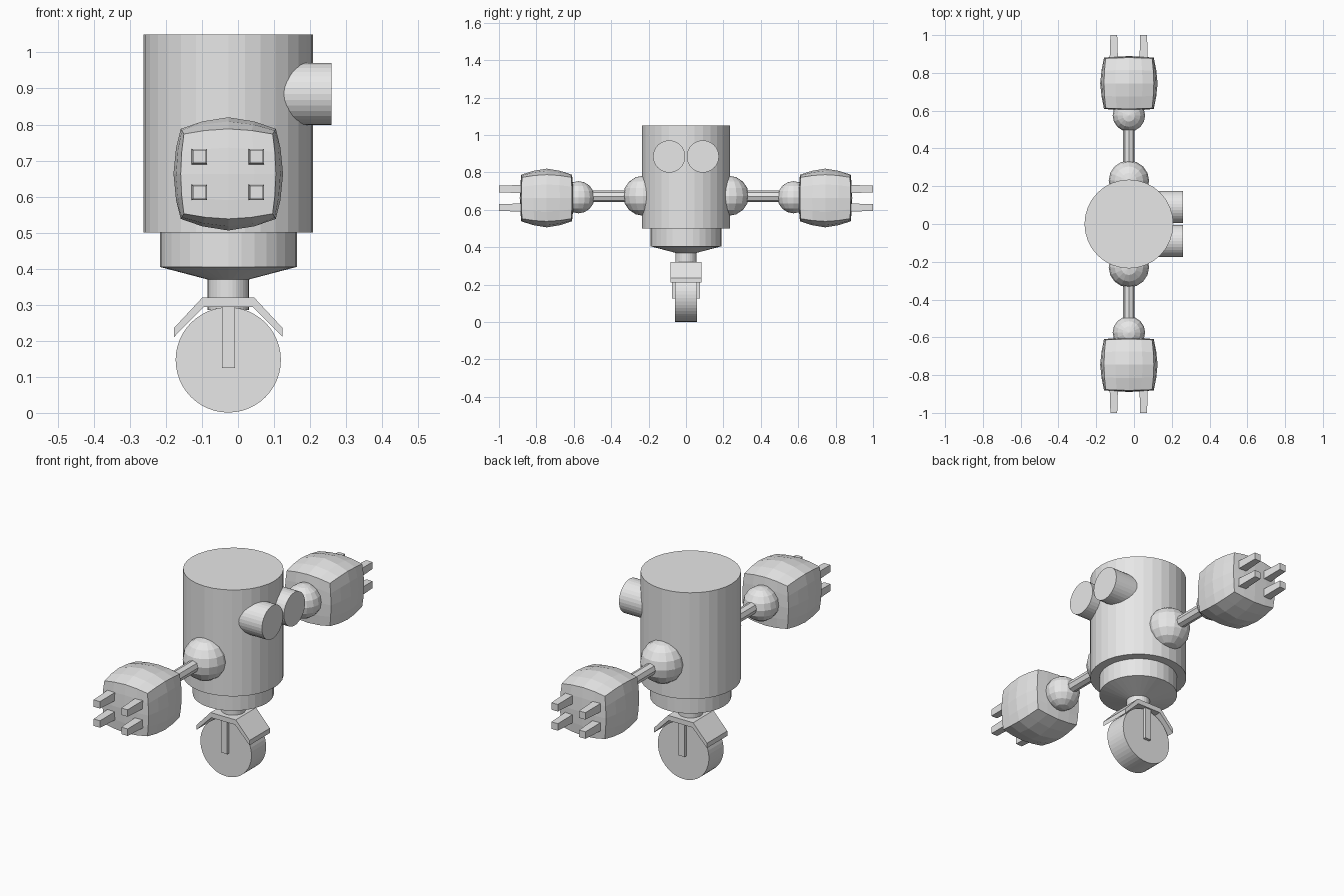
import bpy, bmesh, math
from mathutils import Vector, Matrix

if "Cube" in bpy.data.objects:
    bpy.data.objects.remove(bpy.data.objects["Cube"])

CX = -0.027  # centre line of body, arms and wheel

grey = bpy.data.materials.new("light grey")
grey.diffuse_color = (0.8, 0.8, 0.8, 1)
grey.use_nodes = True
grey.node_tree.nodes["Principled BSDF"].inputs["Base Color"].default_value = grey.diffuse_color


def finish(name, bm):
    bmesh.ops.recalc_face_normals(bm, faces=bm.faces)
    me = bpy.data.meshes.new(name)
    bm.to_mesh(me)
    bm.free()
    me.materials.append(grey)
    ob = bpy.data.objects.new(name, me)
    bpy.context.collection.objects.link(ob)
    return ob


def cylinder(name, start, end, radius, sides=32):
    a, b = Vector(start), Vector(end)
    rot = (b - a).to_track_quat('Z', 'Y').to_matrix().to_4x4()
    bm = bmesh.new()
    bmesh.ops.create_cone(bm, cap_ends=True, segments=sides, radius1=radius, radius2=radius,
                          depth=(b - a).length, matrix=Matrix.Translation((a + b) / 2) @ rot)
    return finish(name, bm)


def sphere(name, centre, radius):
    bm = bmesh.new()
    bmesh.ops.create_uvsphere(bm, u_segments=16, v_segments=8, radius=radius,
                              matrix=Matrix.Translation(centre))
    return finish(name, bm)


def box(name, lo, hi):
    lo, hi = Vector(lo), Vector(hi)
    bm = bmesh.new()
    bmesh.ops.create_cube(bm, size=1, matrix=Matrix.Translation((lo + hi) / 2)
                          @ Matrix.Diagonal((*(hi - lo), 1)))
    return finish(name, bm)


def lathe(name, profile, sides=32):
    bm = bmesh.new()
    rings = [[bm.verts.new((CX + r * math.cos(math.tau * i / sides),
                            r * math.sin(math.tau * i / sides), z)) for i in range(sides)]
             for r, z in profile]
    for a, b in zip(rings, rings[1:]):
        for i in range(sides):
            j = (i + 1) % sides
            bm.faces.new((a[i], a[j], b[j], b[i]))
    bm.faces.new(rings[0])
    bm.faces.new(rings[-1])
    return finish(name, bm)


# Body: wide drum, narrower waist, cone and neck
lathe("body", [(0.235, 1.05), (0.235, 0.5), (0.19, 0.5), (0.19, 0.405),
               (0.057, 0.37), (0.057, 0.285)])

# Wheel with bent mudguard and fork
cylinder("wheel", (CX, -0.06, 0.147), (CX, 0.06, 0.147), 0.146, 48)
guard = [(-0.151, 0.235), (-0.072, 0.32), (0.072, 0.32), (0.151, 0.235),
         (0.151, 0.21), (0.068, 0.294), (-0.068, 0.294), (-0.151, 0.21)]
bm = bmesh.new()
front, back = ([bm.verts.new((CX + x, y, z)) for x, z in guard] for y in (-0.083, 0.083))
for i in range(8):
    j = (i + 1) % 8
    bm.faces.new((front[i], front[j], back[j], back[i]))
for side in (front, back):
    for q in ((0, 1, 6, 7), (1, 2, 5, 6), (2, 3, 4, 5)):
        bm.faces.new([side[k] for k in q])
finish("mudguard", bm)


def hand(name, s):
    # Subdivided cube, rounded by a different amount on each axis
    bm = bmesh.new()
    bmesh.ops.create_cube(bm, size=2)
    bmesh.ops.subdivide_edges(bm, edges=bm.edges[:], cuts=3, use_grid_fill=True)
    half, mix = (0.152, 0.144, 0.157), (0.45, 0.2, 0.7)
    for v in bm.verts:
        n = v.co.normalized()
        v.co = [h * (c + (r - c) * m) for h, c, r, m in zip(half, v.co, n, mix)]
        v.co += Vector((CX, s * 0.745, 0.663))
    return finish(name, bm)


def finger(name, s, x, z):
    bm = bmesh.new()
    bmesh.ops.create_cube(bm, size=1)
    for v in bm.verts:
        tip = v.co.y > 0
        w = 0.036 if tip else 0.046
        v.co = (x + v.co.x * w, s * (1.0 if tip else 0.84), z + v.co.z * w)
    return finish(name, bm)


# Eyes, fork legs, arms and hands on both sides
for label, s in (("left", 1), ("right", -1)):
    cylinder(label + "_eye", (0.05, s * 0.09, 0.885), (0.26, s * 0.09, 0.885), 0.086)
    box(label + "_fork", (CX - 0.018, min(s * 0.058, s * 0.075), 0.125),
        (CX + 0.018, max(s * 0.058, s * 0.075), 0.3))
    sphere(label + "_shoulder", (CX, s * 0.229, 0.675), 0.107)
    cylinder(label + "_arm", (CX, s * 0.25, 0.672), (CX, s * 0.55, 0.672), 0.03, 8)
    sphere(label + "_wrist", (CX, s * 0.575, 0.667), 0.086)
    hand(label + "_hand", s)
    for i, x in enumerate((CX - 0.08, CX + 0.078)):
        for j, z in enumerate((0.612, 0.711)):
            finger(f"{label}_finger_{i * 2 + j + 1}", s, x, z)
